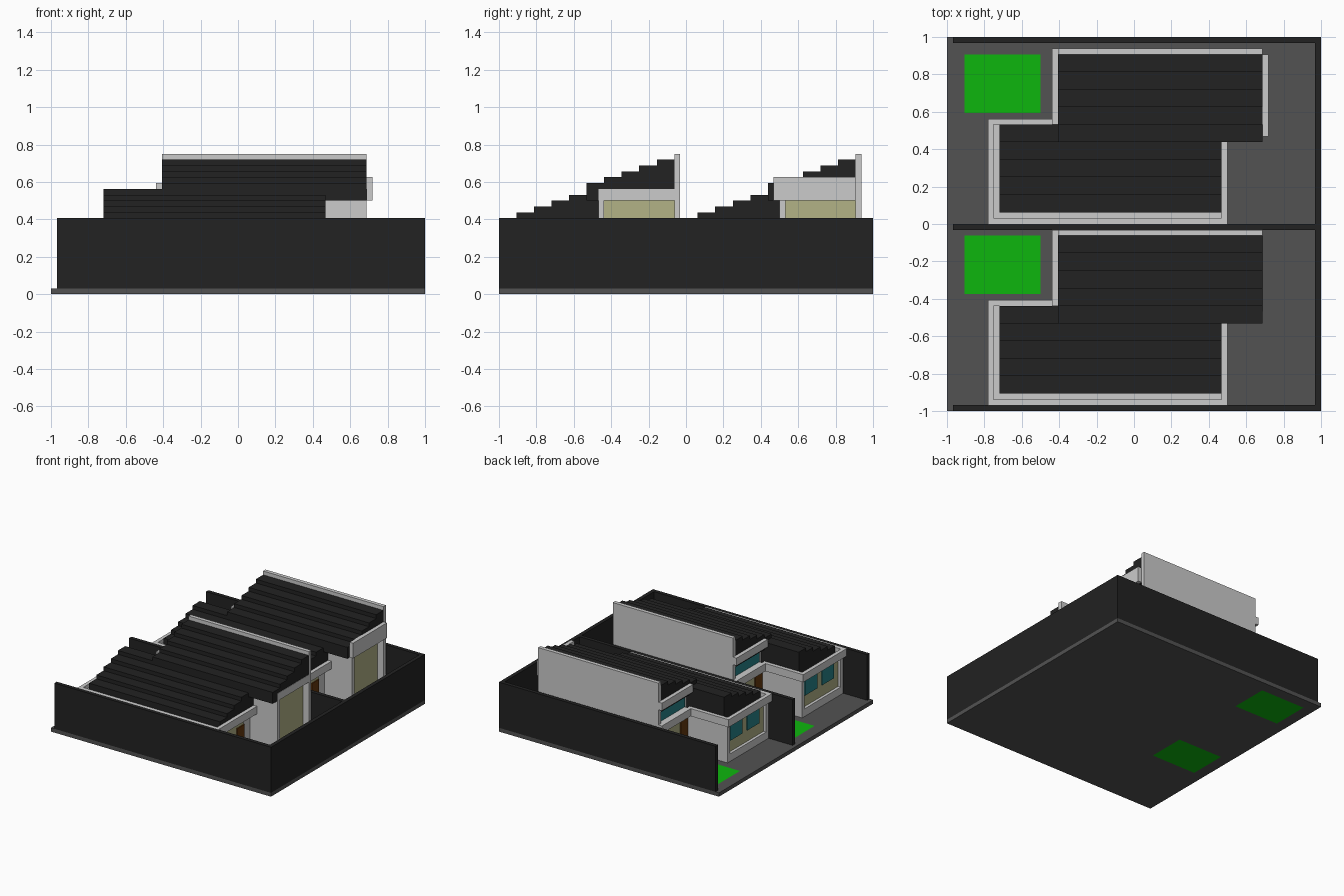
import bpy, bmesh

if "Cube" in bpy.data.objects:
    bpy.data.objects.remove(bpy.data.objects["Cube"])

V = 1 / 32          # everything sits on a 64-cell grid
P = 0.25            # plate thickness in cells (under 0.01)


def material(name, rgb):
    m = bpy.data.materials.new(name)
    m.diffuse_color = (*rgb, 1)
    m.use_nodes = True
    m.node_tree.nodes["Principled BSDF"].inputs["Base Color"].default_value = m.diffuse_color
    return m


BLACK = material("charcoal", (0.016, 0.016, 0.016))
GREY = material("paving grey", (0.085, 0.085, 0.085))
WHITE = material("off white", (0.6, 0.6, 0.6))
GREEN = material("grass green", (0.004, 0.47, 0.004))
KHAKI = material("khaki", (0.45, 0.45, 0.24))
BROWN = material("door brown", (0.13, 0.04, 0.004))
TEAL = material("window teal", (0.02, 0.23, 0.25))


def finish(bm, name, mat):
    bmesh.ops.recalc_face_normals(bm, faces=bm.faces)
    me = bpy.data.meshes.new(name)
    bm.to_mesh(me)
    bm.free()
    me.materials.append(mat)
    ob = bpy.data.objects.new(name, me)
    bpy.context.collection.objects.link(ob)
    return ob


def boxes(name, mat, items, dy=0):
    """One object from boxes (x0, x1, y0, y1, z0, z1) in cells, shifted by dy."""
    bm = bmesh.new()
    for x0, x1, y0, y1, z0, z1 in items:
        vs = bmesh.ops.create_cube(bm, size=1)["verts"]
        for v in vs:
            v.co.x = V * (x1 if v.co.x > 0 else x0)
            v.co.y = V * ((y1 if v.co.y > 0 else y0) + dy)
            v.co.z = V * (z1 if v.co.z > 0 else z0)
    return finish(bm, name, mat)


def stepped_roof(name, x0, x1, y0, z_bottom, z_first, dy):
    """Five steps, each three cells deep and one cell high, extruded along x."""
    prof = [(y0, z_bottom)]
    for i in range(5):
        prof += [(y0 + 3 * i, z_first + i), (y0 + 3 * i + 3, z_first + i)]
    prof.append((y0 + 15, z_bottom))
    bm = bmesh.new()
    face = bm.faces.new([bm.verts.new((x0 * V, (y + dy) * V, z * V)) for y, z in prof])
    ext = bmesh.ops.extrude_face_region(bm, geom=[face])["geom"]
    bmesh.ops.translate(bm, vec=((x1 - x0) * V, 0, 0),
                        verts=[g for g in ext if isinstance(g, bmesh.types.BMVert)])
    finish(bm, name, BLACK)


# Paved plot, with openings for the lawns
boxes("paved_plot", GREY, [
    (-32, -29, -32, 32, 0, 1), (-16, 32, -32, 32, 0, 1),
    (-29, -16, -32, -12, 0, 1), (-29, -16, -2, 19, 0, 1), (-29, -16, 29, 32, 0, 1)])

# Boundary walls
boxes("boundary_walls", BLACK, [
    (-31, 31, -32, -31, 1, 13), (-31, 31, -1, 0, 1, 13),
    (-31, 31, 31, 32, 1, 13), (31, 32, -32, 32, 1, 13)])

# Two houses on the same plan
for tag, dy in (("near", 0), ("far", 31)):
    boxes(f"lawn_{tag}", GREEN, [(-29, -16, -12, -2, 0, 1)], dy)

    # Low wing: walls and frame around the street front
    boxes(f"low_wing_walls_{tag}", WHITE, [
        (-23, 14, -30, -14, 1, 11),
        (-24, -23, -31, -30, 1, 11), (-24, -23, -15, -14, 1, 11),
        (-24, -23, -30, -15, 1, 3)], dy)
    # Eaves slab with raised rim
    boxes(f"low_eaves_{tag}", WHITE, [
        (-24, 15, -30, -14, 11, 12),
        (-25, -24, -31, -13, 11, 13), (15, 16, -31, -15, 11, 13),
        (-24, 15, -31, -30, 11, 13), (-24, -13, -14, -13, 11, 13)], dy)
    stepped_roof(f"low_roof_{tag}", -23, 15, -29, 12, 14, dy)

    # Tall wing: walls, party wall, posts
    boxes(f"tall_wing_walls_{tag}", WHITE, [
        (-12, 20, -14, -2, 1, 16),
        (14, 22, -15, -14, 1, 16),
        (-13, 22, -2, -1, 1, 24)], dy)
    stepped_roof(f"tall_roof_{tag}", -13, 22, -17, 16, 19, dy)
    # Fascia bands on the street side
    boxes(f"street_fascia_{tag}", WHITE, [
        (-14, -12, -14, -1, 17, 19), (-14, -12, -13, -1, 11, 13)], dy)
    # Fascia on the rear side: flush on one house, projecting on the other
    if dy:
        boxes("rear_fascia_far", WHITE, [(22, 23, -16, -2, 16, 20)], dy)
    else:
        boxes("rear_fascia_near", WHITE, [(21, 22 + P / 4, -15, -2, 16, 18)], dy)

    # Khaki panels
    boxes(f"khaki_panels_{tag}", KHAKI, [
        (-23 - P, -23, -30, -15, 3, 11),
        (-12 - P, -12, -14, -2, 1, 11),
        (20, 20 + P, -14, -2, 1, 16),
        (14, 14 + P, -28, -18, 1, 10)], dy)
    # Doors
    boxes(f"doors_{tag}", BROWN, [
        (-12 - 2 * P, -12 - P, -14, -11, 1, 10),
        (14 + P, 14 + 2 * P, -21, -18, 1, 9)], dy)
    # Windows
    boxes(f"windows_{tag}", TEAL, [
        (-23 - 2 * P, -23 - P, -21, -16, 6, 10),
        (-23 - 2 * P, -23 - P, -28, -23, 6, 10),
        (-12 - P, -12, -13, -3, 13, 17)], dy)
